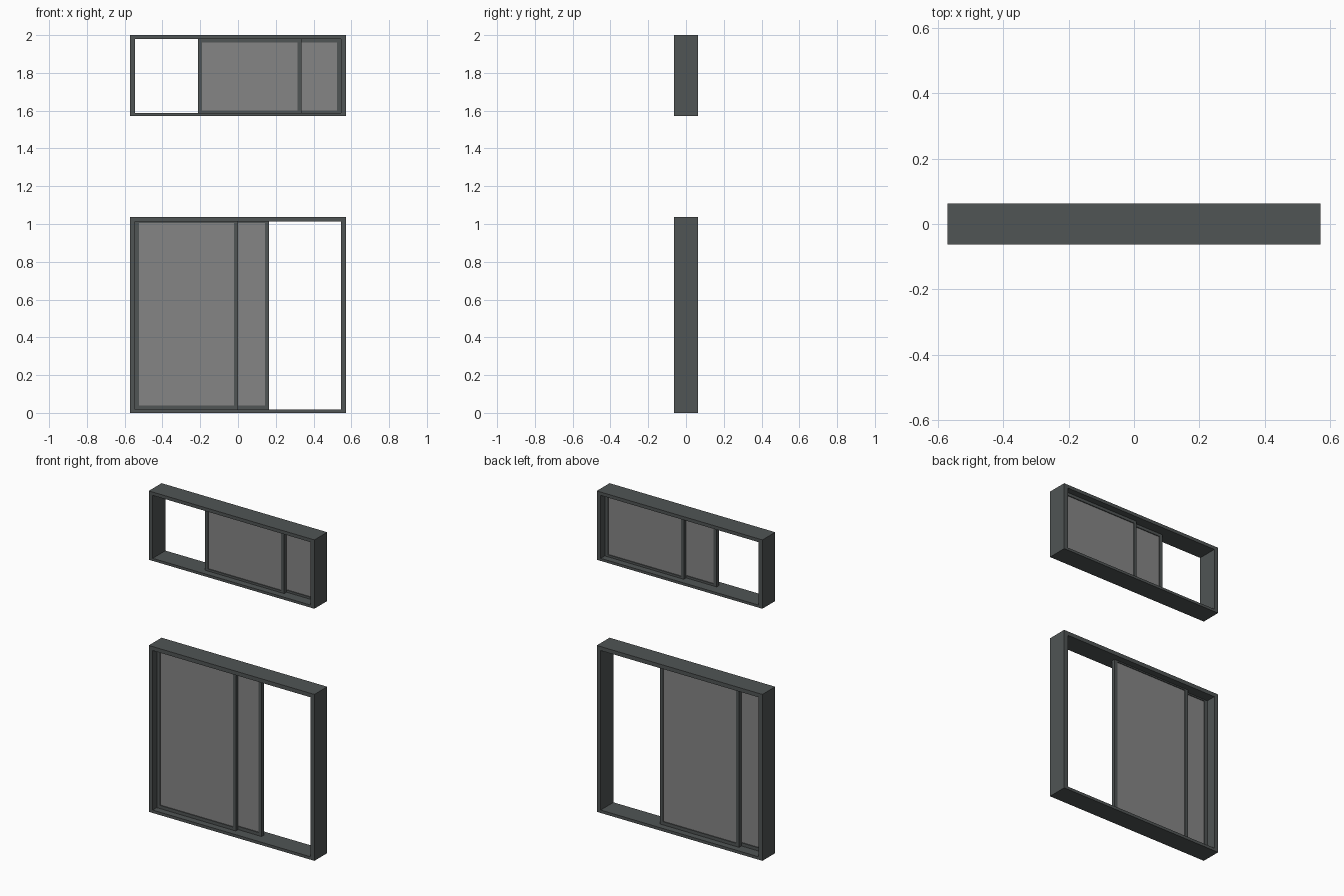
import bpy, bmesh
from mathutils import Matrix, Vector

if "Cube" in bpy.data.objects:
    bpy.data.objects.remove(bpy.data.objects["Cube"])


def material(name, rgb):
    m = bpy.data.materials.new(name)
    m.diffuse_color = (*rgb, 1)
    m.use_nodes = True
    m.node_tree.nodes["Principled BSDF"].inputs["Base Color"].default_value = m.diffuse_color
    return m


METAL = material("dark grey metal", (0.08, 0.089, 0.089))
GLASS = material("grey glass", (0.235, 0.235, 0.235))


def boxes(name, mat, ranges):
    """One object from boxes given as (x0, x1, y0, y1, z0, z1)."""
    bm = bmesh.new()
    for x0, x1, y0, y1, z0, z1 in ranges:
        mid = Vector((x0 + x1, y0 + y1, z0 + z1)) / 2
        bmesh.ops.create_cube(bm, size=1, matrix=Matrix.Translation(mid)
                              @ Matrix.Diagonal((x1 - x0, y1 - y0, z1 - z0, 1)))
    me = bpy.data.meshes.new(name)
    bm.to_mesh(me)
    bm.free()
    me.materials.append(mat)
    ob = bpy.data.objects.new(name, me)
    bpy.context.collection.objects.link(ob)


def border(name, x0, x1, y0, y1, z0, z1, side, bottom, top):
    """Rectangular frame: two full-height stiles, two rails between them."""
    boxes(name, METAL, [
        (x0, x0 + side, y0, y1, z0, z1), (x1 - side, x1, y0, y1, z0, z1),
        (x0 + side, x1 - side, y0, y1, z0, z0 + bottom),
        (x0 + side, x1 - side, y0, y1, z1 - top, z1)])


def sash(name, x0, x1, y0, y1, z0, z1, bottom, top):
    """Sliding sash: metal border with a pane set in the middle."""
    w = 0.021
    border(name + "_border", x0, x1, y0, y1, z0, z1, w, bottom, top)
    ym = (y0 + y1) / 2
    boxes(name + "_pane", GLASS, [(x0 + w, x1 - w, ym - 0.006, ym + 0.006,
                                   z0 + bottom, z1 - top)])


X, Y, D = 0.571, 0.063, 0.023
IN = X - 0.027

# lower sliding window
border("lower_frame", -X, X, -Y, Y, 0, 1.037, 0.027, 0.018, 0.025)
sash("lower_front_sash", -IN, 0.001, -D, 0, 0.018, 1.012, 0.02, 0.008)
sash("lower_back_sash", -0.382, 0.163, 0, D, 0.018, 1.012, 0.02, 0.008)

# upper sliding window
border("upper_frame", -X, X, -Y, Y, 1.571, 2.0, 0.027, 0.016, 0.021)
sash("upper_front_sash", -0.212, 0.335, -D, 0, 1.587, 1.979, 0.013, 0.018)
sash("upper_back_sash", -0.001, IN, 0, D, 1.587, 1.979, 0.013, 0.018)
